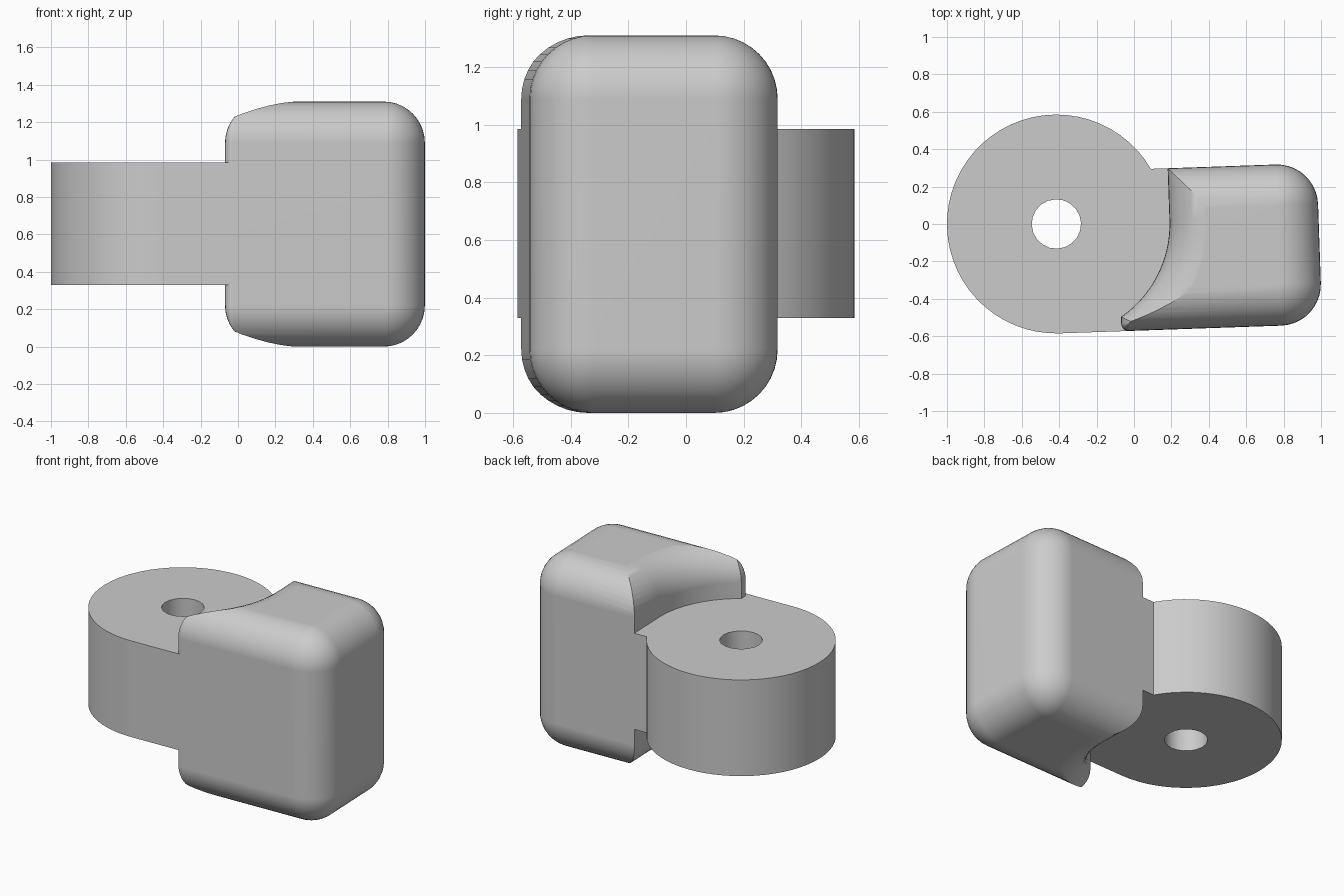
import bpy, bmesh
from math import sin, cos, pi, radians, asin, sqrt
from mathutils import Matrix

if "Cube" in bpy.data.objects:
    bpy.data.objects.remove(bpy.data.objects["Cube"])

# Main sizes, measured from the hub axis
HEIGHT, FILLET = 1.31, 0.22
HUB_R, HOLE_R, CUT_R = 0.585, 0.132, 0.605
FRONT, BACK, TIP, END = -HUB_R, 0.277, 0.328, 1.402
PLATE_LOW, PLATE_HIGH = 0.33, 0.985
PLACE = Matrix.Translation((-0.415, 0, 0)) @ Matrix.Rotation(radians(2), 4, "Z")

grey = bpy.data.materials.new("light grey")
grey.use_nodes = True
grey.diffuse_color = (0.6, 0.6, 0.6, 1)
grey.node_tree.nodes["Principled BSDF"].inputs["Base Color"].default_value = (0.6, 0.6, 0.6, 1)


def arc(cx, cy, r, start, stop, n):
    angles = [radians(start + (stop - start) * i / n) for i in range(n + 1)]
    return [(cx + r * cos(a), cy + r * sin(a)) for a in angles]


def loft(name, layers):
    """Join stacked outlines of equal length, given as (outline, z), into a solid."""
    bm = bmesh.new()
    rings = [[bm.verts.new((x, y, z)) for x, y in outline] for outline, z in layers]
    for low, high in zip(rings, rings[1:]):
        for i in range(len(low)):
            j = (i + 1) % len(low)
            bm.faces.new((low[i], low[j], high[j], high[i]))
    bm.faces.new(rings[0][::-1])
    bm.faces.new(rings[-1])
    bmesh.ops.recalc_face_normals(bm, faces=bm.faces)
    mesh = bpy.data.meshes.new(name)
    bm.to_mesh(mesh)
    bm.free()
    mesh.materials.append(grey)
    ob = bpy.data.objects.new(name, mesh)
    ob.matrix_world = PLACE
    bpy.context.collection.objects.link(ob)
    return ob


def filleted_layers(outline, radius, steps=10):
    """Outlines inset along a quarter round at the bottom and the top."""
    layers = []
    for i in range(-steps, steps + 1):
        a = pi / 2 * i / steps
        middle = FILLET if i < 0 else HEIGHT - FILLET
        layers.append((outline(radius * (1 - cos(a))), middle + radius * sin(a)))
        if i == 0:
            layers.insert(-1, (outline(0), FILLET))
    return layers


def block_outline(inset):
    points = []
    corners = [(END, BACK, FILLET, -1, -1, 0), (TIP, BACK, 0.04, 1, -1, 90),
               (TIP, FRONT, 0.04, 1, 1, 180), (END, FRONT, FILLET, -1, 1, 270)]
    for x, y, r, sx, sy, start in corners:
        left = max(r - inset, 0.002)
        reach = inset + left
        points += arc(x + sx * reach, y + sy * reach, left, start, start + 90, 10)
    return points


def saddle_outline(grow):
    r = CUT_R + grow
    return arc(0, 0, r, -180, 0, 48) + [(r, 1), (-r, 1)]


def cut(ob, cutter):
    mod = ob.modifiers.new("cut", "BOOLEAN")
    mod.operation, mod.solver, mod.object = "DIFFERENCE", "EXACT", cutter
    bpy.context.view_layer.objects.active = ob
    bpy.ops.object.modifier_apply(modifier=mod.name)
    bpy.data.objects.remove(cutter)


# Rounded block with a concave, flared saddle around the hub
block = loft("rounded_block", filleted_layers(block_outline, FILLET))
cut(block, loft("saddle_cutter", filleted_layers(saddle_outline, FILLET + 0.002)))

# Round hub and its arm, running into the block
start = asin(BACK / HUB_R) * 180 / pi
plate = arc(0, 0, HUB_R, start, 270, 40)
plate += [(0.40, FRONT), (0.45, -0.5), (1.0, -0.5), (1.0, 0.2), (0.7, 0.2), (0.63, BACK)]
hub = loft("hub_and_arm", [(plate, PLATE_LOW), (plate, PLATE_HIGH)])
bore = arc(0, 0, HOLE_R, 0, 342, 19)
cut(hub, loft("bore_cutter", [(bore, 0), (bore, HEIGHT)]))

# Smooth shading with sharp creases
for ob in (block, hub):
    bpy.ops.object.select_all(action="DESELECT")
    ob.select_set(True)
    bpy.context.view_layer.objects.active = ob
    bpy.ops.object.shade_smooth_by_angle(angle=radians(30))
    ob.modifiers.new("even_shading", "WEIGHTED_NORMAL").keep_sharp = True
